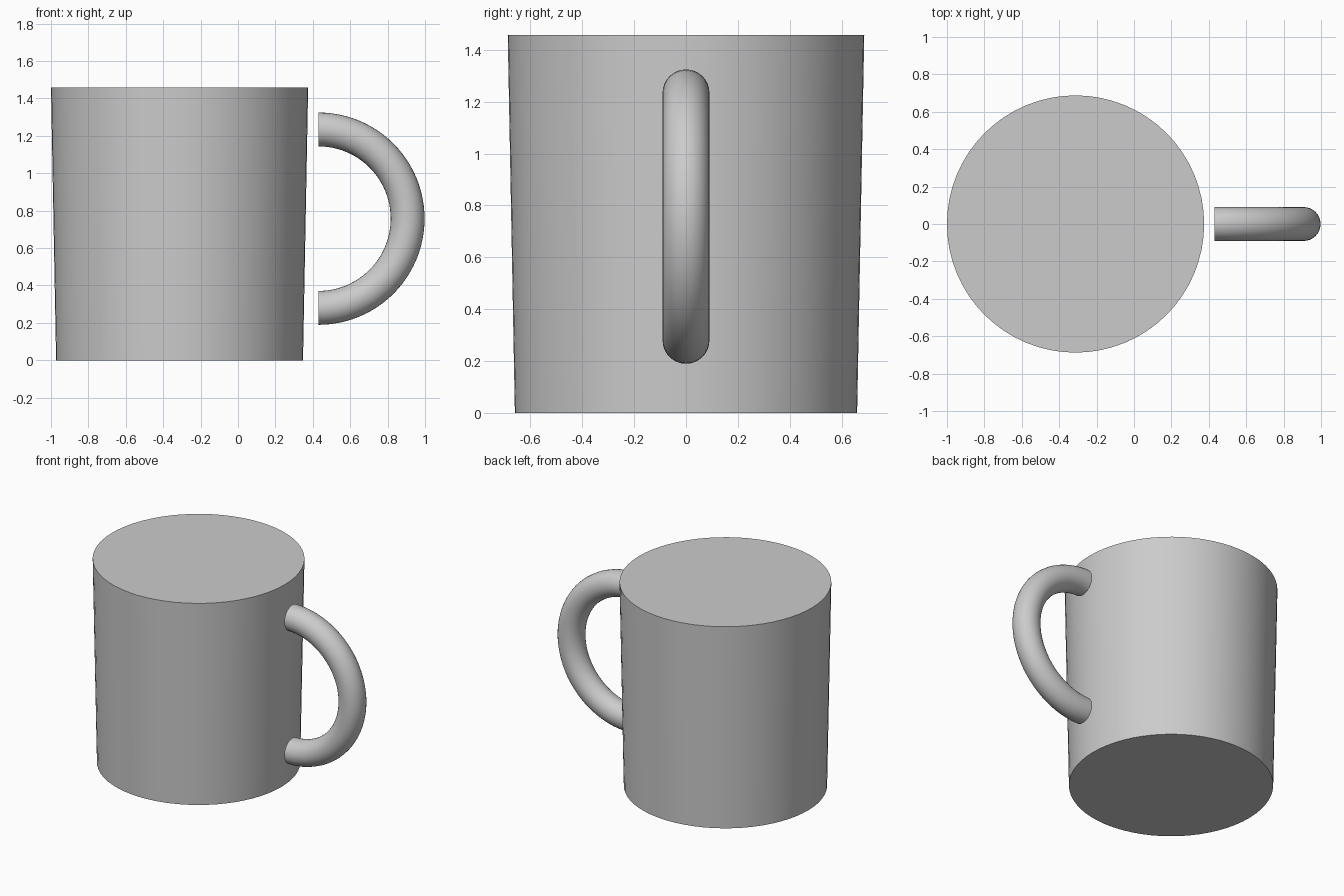
import bpy, bmesh, math
from mathutils import Matrix, Vector

if "Cube" in bpy.data.objects:
    bpy.data.objects.remove(bpy.data.objects["Cube"])


def make_object(name, bm):
    bmesh.ops.recalc_face_normals(bm, faces=bm.faces[:])
    mesh = bpy.data.meshes.new(name)
    bm.to_mesh(mesh)
    bm.free()
    obj = bpy.data.objects.new(name, mesh)
    bpy.context.collection.objects.link(obj)
    bpy.ops.object.select_all(action='DESELECT')
    obj.select_set(True)
    bpy.context.view_layer.objects.active = obj
    bpy.ops.object.shade_smooth_by_angle(angle=math.radians(35))
    return obj


# Solid body, slightly wider at the top
HEIGHT = 1.457
bm = bmesh.new()
bmesh.ops.create_cone(bm, cap_ends=True, segments=64, radius1=0.66, radius2=0.6875,
                      depth=HEIGHT, matrix=Matrix.Translation((-0.3125, 0, HEIGHT / 2)))
make_object("mug_body", bm)

# Handle: a round section swept through half a turn, closed at both ends
CENTRE = Vector((0.43, 0, 0.757))
RING, TUBE = 0.477, 0.0905
bm = bmesh.new()
section = bmesh.ops.create_circle(
    bm, cap_ends=False, segments=32, radius=TUBE,
    matrix=Matrix.Translation(CENTRE + Vector((0, 0, RING))) @ Matrix.Rotation(math.pi / 2, 4, 'Y'))
bmesh.ops.spin(bm, geom=section["verts"] + bm.edges[:], cent=CENTRE, axis=(0, 1, 0),
               angle=math.pi, steps=48)
bmesh.ops.holes_fill(bm, edges=[e for e in bm.edges if e.is_boundary], sides=0)
make_object("handle", bm)
